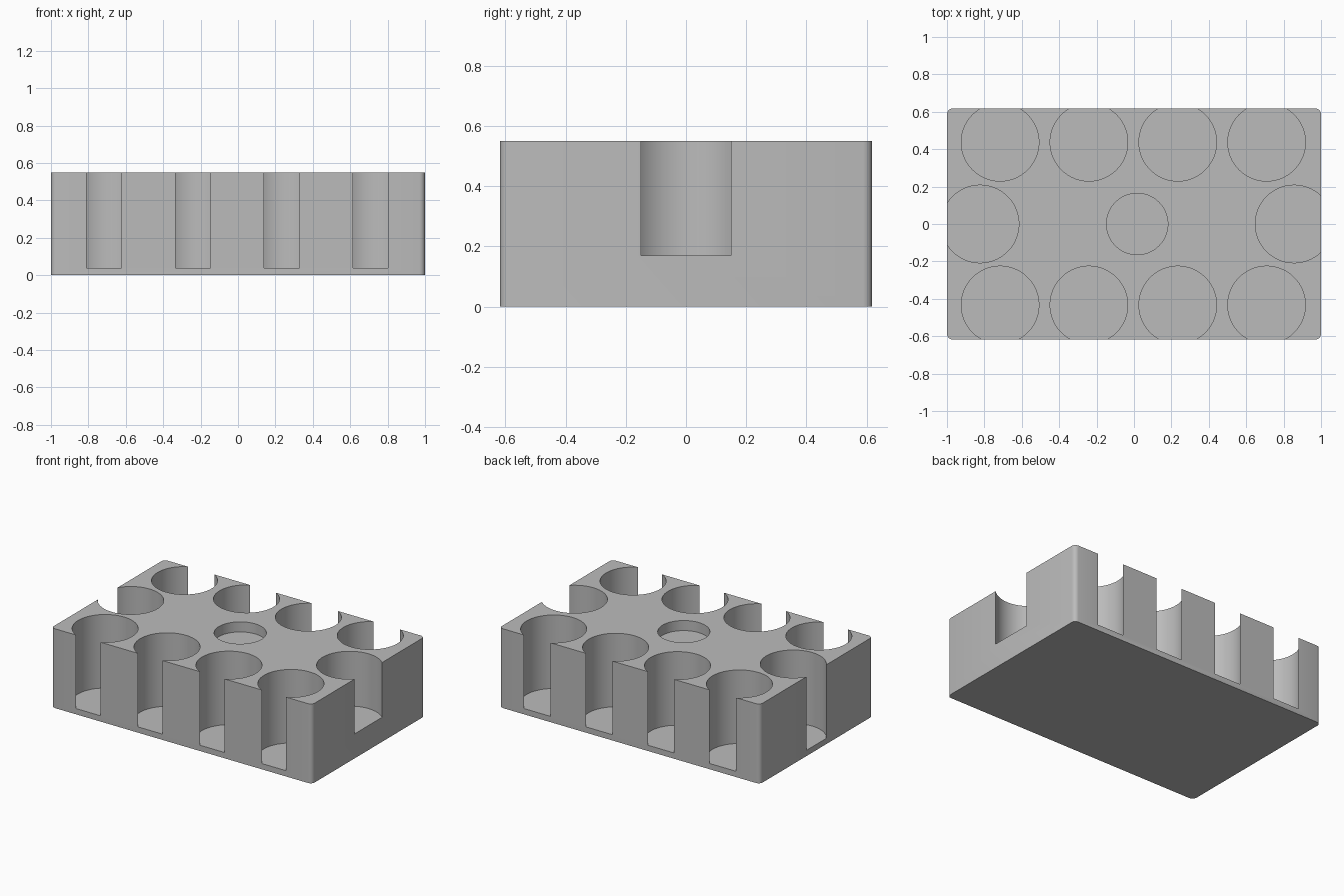
import bpy
import bmesh
from mathutils import Matrix

old = bpy.data.objects.get("Cube")
if old:
    bpy.data.objects.remove(old)

WIDTH, DEPTH, HEIGHT = 2.0, 1.236, 0.55
FLOOR = 0.04
POCKET_RADIUS = 0.2075

# Plain grey material
grey = bpy.data.materials.new("grey")
grey.use_nodes = True
colour = (0.5, 0.5, 0.5, 1)
grey.diffuse_color = colour
grey.node_tree.nodes["Principled BSDF"].inputs["Base Color"].default_value = colour


def make_object(name, bm):
    mesh = bpy.data.meshes.new(name)
    bm.to_mesh(mesh)
    bm.free()
    mesh.materials.append(grey)
    obj = bpy.data.objects.new(name, mesh)
    bpy.context.collection.objects.link(obj)
    return obj


def add_pocket(bm, x, y, radius, floor):
    """Add a cylinder reaching from the pocket floor to above the block."""
    top = HEIGHT + 0.1
    place = Matrix.Translation((x, y, (floor + top) / 2))
    bmesh.ops.create_cone(bm, cap_ends=True, segments=96, radius1=radius,
                          radius2=radius, depth=top - floor, matrix=place)


# Solid block with rounded upright corners
bm = bmesh.new()
bmesh.ops.create_cube(bm, size=1, matrix=Matrix.Translation((0, 0, HEIGHT / 2))
                      @ Matrix.Diagonal((WIDTH, DEPTH, HEIGHT, 1)))
upright = [e for e in bm.edges
           if abs(e.verts[0].co.z - e.verts[1].co.z) > HEIGHT / 2]
bmesh.ops.bevel(bm, geom=upright, offset=0.03, segments=4, profile=0.5,
                affect='EDGES')
block = make_object("holder_block", bm)

# Two rows of deep pockets that break through the front and back
bm = bmesh.new()
for row_y in (-0.433, 0.437):
    for i in range(4):
        add_pocket(bm, -0.716 + i * 0.475, row_y, POCKET_RADIUS, FLOOR)

# End pockets that break through the sides, and a shallow middle recess
add_pocket(bm, -0.823, 0, POCKET_RADIUS, FLOOR)
add_pocket(bm, 0.856, 0, POCKET_RADIUS, 0.17)
add_pocket(bm, 0.017, 0, 0.164, 0.48)
cutter = make_object("pocket_cutter", bm)
cutter.hide_render = True

# Cut the pockets, then drop the cutter
cut = block.modifiers.new("pockets", 'BOOLEAN')
cut.operation = 'DIFFERENCE'
cut.solver = 'EXACT'
cut.object = cutter
bpy.ops.object.select_all(action='DESELECT')
block.select_set(True)
bpy.context.view_layer.objects.active = block
bpy.ops.object.modifier_apply(modifier=cut.name)
bpy.data.objects.remove(cutter)

# Smooth curved walls, sharp rims
bpy.ops.object.shade_smooth_by_angle(angle=0.52)
